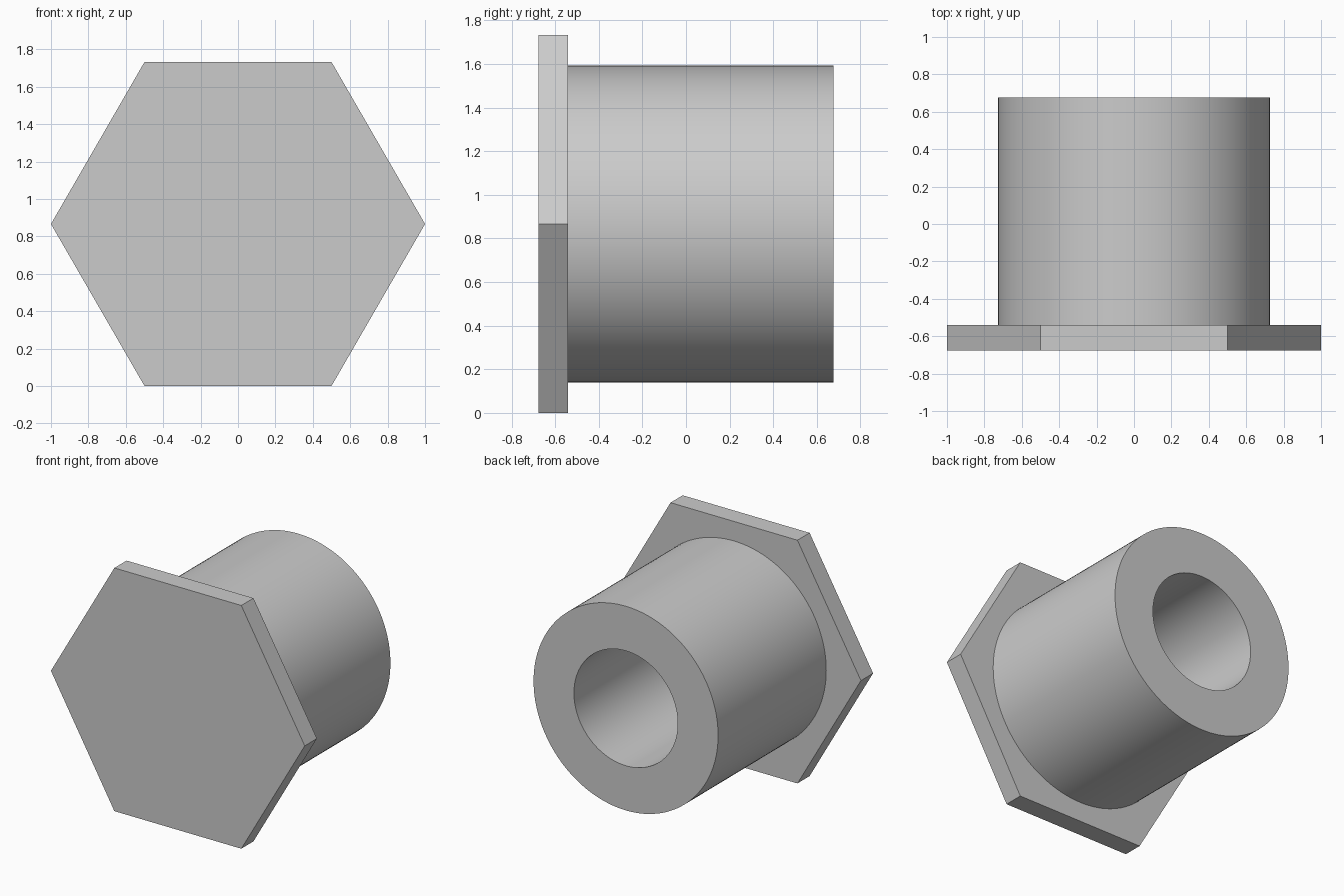
import bpy, bmesh, math

cube = bpy.data.objects.get("Cube")
if cube:
    bpy.data.objects.remove(cube, do_unlink=True)

AXIS_Z = math.sqrt(3) / 2          # height of the bushing axis
FRONT, SHOULDER, BACK = -0.677, -0.54, 0.677
OUTER_R, BORE_R = 0.727, 0.409

grey = bpy.data.materials.new("plain grey")
grey.use_nodes = True
colour = (0.6, 0.6, 0.6, 1)
grey.diffuse_color = colour
grey.node_tree.nodes["Principled BSDF"].inputs["Base Color"].default_value = colour


def ring(bm, radius, y, sides):
    """Circle of vertices around the bushing axis."""
    step = math.tau / sides
    return [bm.verts.new((radius * math.cos(i * step), y,
                          AXIS_Z + radius * math.sin(i * step)))
            for i in range(sides)]


def bridge(bm, a, b):
    """Quads joining two rings."""
    n = len(a)
    for i in range(n):
        j = (i + 1) % n
        bm.faces.new((a[i], a[j], b[j], b[i]))


def turned_part(name, profile, sides, smooth):
    """Turn a (radius, y) profile around the axis and cap both ends."""
    bm = bmesh.new()
    rings = [ring(bm, r, y, sides) for r, y in profile]
    for a, b in zip(rings, rings[1:]):
        bridge(bm, a, b)
    bm.faces.new(rings[0])
    bm.faces.new(rings[-1])
    bmesh.ops.recalc_face_normals(bm, faces=bm.faces)
    mesh = bpy.data.meshes.new(name)
    bm.to_mesh(mesh)
    bm.free()
    mesh.materials.append(grey)
    obj = bpy.data.objects.new(name, mesh)
    bpy.context.collection.objects.link(obj)
    if smooth:
        bpy.ops.object.select_all(action='DESELECT')
        obj.select_set(True)
        bpy.context.view_layer.objects.active = obj
        bpy.ops.object.shade_smooth_by_angle(angle=math.radians(30))
    return obj


# Hexagonal flange closing the front
turned_part("hex_flange", [(1, FRONT), (1, SHOULDER)], 6, False)

# Barrel with a blind bore open at the back; the bore floor sits just proud of the flange
turned_part("bored_barrel",
            [(OUTER_R, SHOULDER - 0.02), (OUTER_R, BACK),
             (BORE_R, BACK), (BORE_R, SHOULDER + 0.002)], 128, True)
